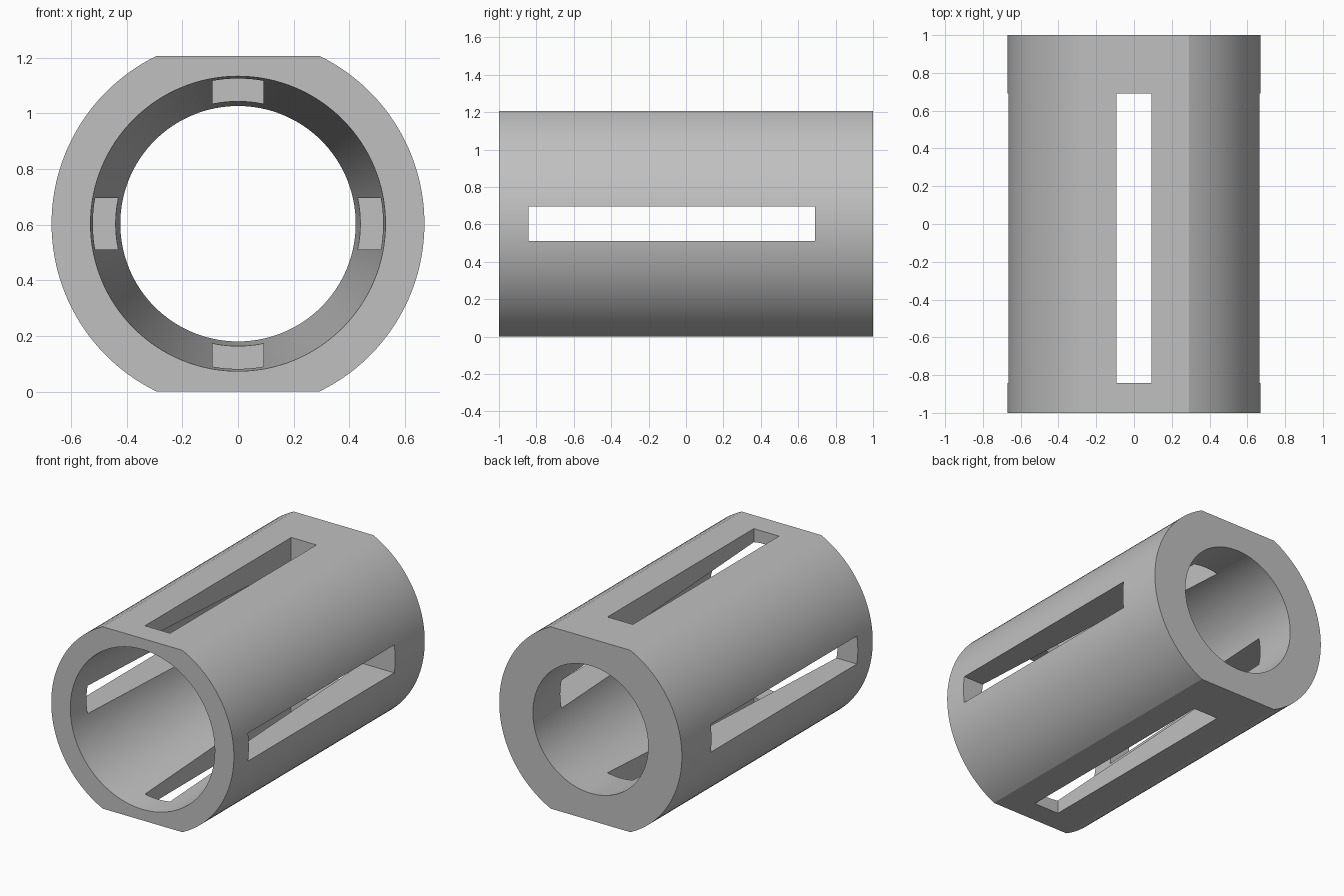
import bpy, bmesh, math

if "Cube" in bpy.data.objects:
    bpy.data.objects.remove(bpy.data.objects["Cube"])

R, H = 0.67, 0.603            # outer radius, half height between the flats
BORE_FRONT, BORE_BACK = 0.53, 0.423
SLOT_Y0, SLOT_Y1, SLOT_W = -0.843, 0.69, 0.185

grey = bpy.data.materials.new("plain grey")
grey.diffuse_color = (0.53, 0.53, 0.53, 1)
grey.use_nodes = True
grey.node_tree.nodes["Principled BSDF"].inputs["Base Color"].default_value = grey.diffuse_color


def make_object(name, bm):
    bmesh.ops.recalc_face_normals(bm, faces=bm.faces)
    mesh = bpy.data.meshes.new(name)
    bm.to_mesh(mesh)
    bm.free()
    mesh.materials.append(grey)
    obj = bpy.data.objects.new(name, mesh)
    bpy.context.collection.objects.link(obj)
    return obj


def loft(name, front, back, y0, y1):
    """Closed solid between two (x, z) outlines with equal point counts."""
    bm = bmesh.new()
    a = [bm.verts.new((x, y0, z + H)) for x, z in front]
    b = [bm.verts.new((x, y1, z + H)) for x, z in back]
    bm.faces.new(a)
    bm.faces.new(b)
    n = len(a)
    for i in range(n):
        j = (i + 1) % n
        bm.faces.new((a[i], a[j], b[j], b[i]))
    return make_object(name, bm)


def arc(r, start, end, n):
    return [(r * math.cos(start + (end - start) * i / n),
             r * math.sin(start + (end - start) * i / n)) for i in range(n + 1)]


def rect(w, h):
    return [(-w / 2, -h / 2), (w / 2, -h / 2), (w / 2, h / 2), (-w / 2, h / 2)]


# Sleeve body: round sides with flat top and bottom
a0 = math.asin(H / R)
outline = arc(R, -a0, a0, 45) + arc(R, math.pi - a0, math.pi + a0, 45)
body = loft("slotted_sleeve", outline, outline, -1, 1)

# Tapered bore, extended a little past both ends
slope = (BORE_BACK - BORE_FRONT) / 2
ext = 0.1
bore = loft("bore_cutter",
            arc(BORE_FRONT - slope * ext, 0, math.tau, 128)[:-1],
            arc(BORE_BACK + slope * ext, 0, math.tau, 128)[:-1],
            -1 - ext, 1 + ext)

# Slots cut right through, one pair vertical and one pair sideways
slots = [loft("vertical_slot_cutter", rect(SLOT_W, 2), rect(SLOT_W, 2), SLOT_Y0, SLOT_Y1),
         loft("side_slot_cutter", rect(2, SLOT_W), rect(2, SLOT_W), SLOT_Y0, SLOT_Y1)]

bpy.context.view_layer.objects.active = body
body.select_set(True)
for cutter in [bore] + slots:
    mod = body.modifiers.new("cut", 'BOOLEAN')
    mod.operation = 'DIFFERENCE'
    mod.solver = 'EXACT'
    mod.object = cutter
    bpy.ops.object.modifier_apply(modifier=mod.name)
    bpy.data.objects.remove(cutter)

# Smooth round walls, crisp edges
bpy.ops.object.select_all(action='DESELECT')
body.select_set(True)
bpy.ops.object.shade_smooth_by_angle(angle=math.radians(25))
